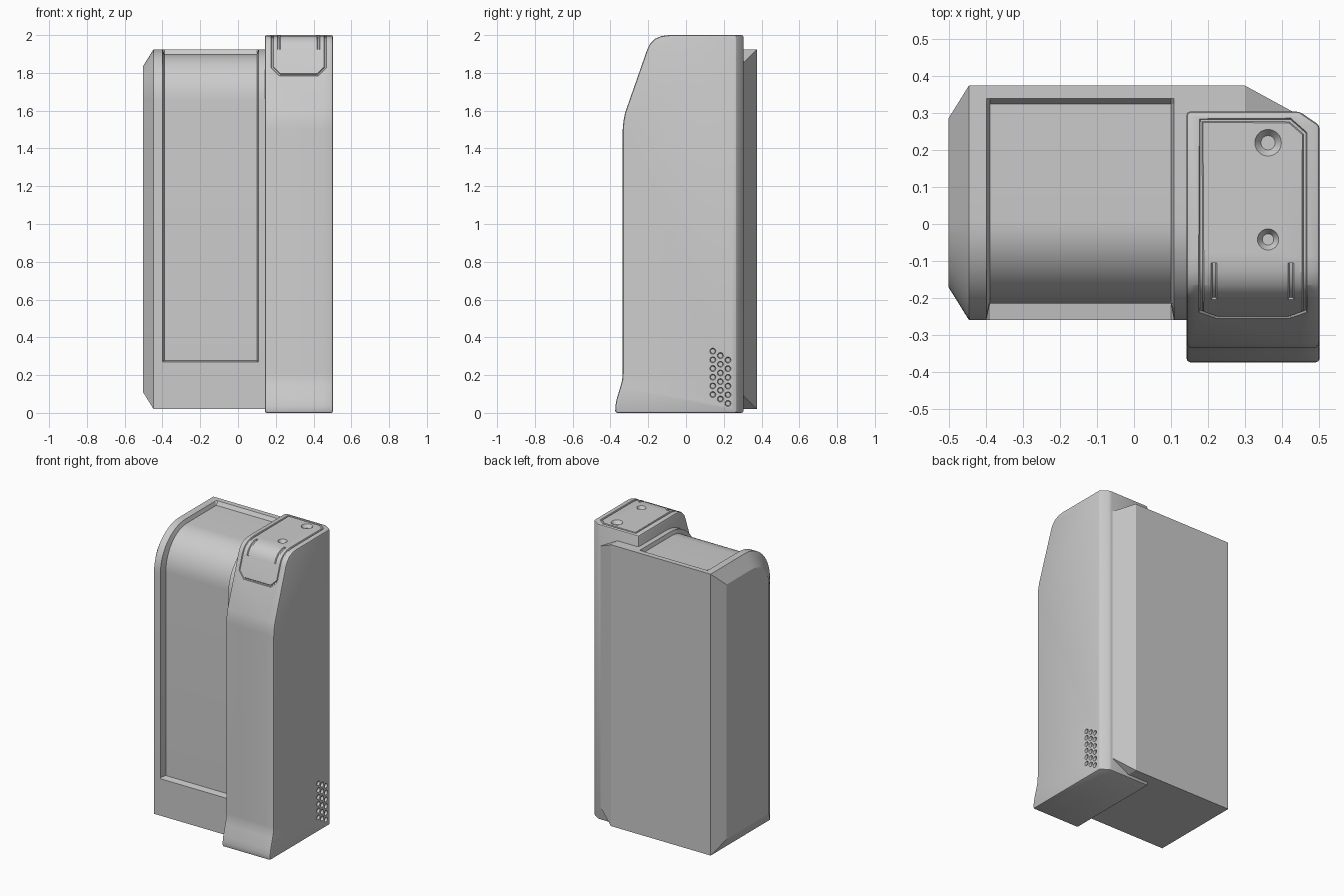
import bpy, bmesh, math
from mathutils import Matrix, Vector

if "Cube" in bpy.data.objects:
    bpy.data.objects.remove(bpy.data.objects["Cube"])


def add_object(name, bm):
    bmesh.ops.recalc_face_normals(bm, faces=bm.faces)
    mesh = bpy.data.meshes.new(name)
    bm.to_mesh(mesh)
    bm.free()
    obj = bpy.data.objects.new(name, mesh)
    bpy.context.collection.objects.link(obj)
    return obj


def activate(obj):
    bpy.ops.object.select_all(action='DESELECT')
    obj.select_set(True)
    bpy.context.view_layer.objects.active = obj


def loft(name, sections):
    """Skin a list of (x, [(y, z), ...]) sections and cap both ends."""
    bm = bmesh.new()
    rings = [[bm.verts.new((x, y, z)) for y, z in prof] for x, prof in sections]
    for a, b in zip(rings, rings[1:]):
        for i in range(len(a)):
            j = (i + 1) % len(a)
            bm.faces.new((a[i], a[j], b[j], b[i]))
    bm.faces.new(rings[0])
    bm.faces.new(rings[-1])
    return add_object(name, bm)


# Main body: side profile with rounded front top, optional inset or sunken panel
def body_profile(inset=0.0, sunk=False):
    front, back = -0.26 + inset, 0.375 - inset
    low, high = 0.02 + inset, 1.925 - inset
    face = front + (0.045 if sunk else 0)
    roof = high - (0.025 if sunk else 0)
    cy, cz = 0.01, 1.655
    pts = [(front, low), (front, 0.27), (face, 0.277)]
    for i in range(13):
        a = math.pi / 2 * i / 12
        pts.append((cy - (cy - face) * math.cos(a), cz + (roof - cz) * math.sin(a)))
    edge = min(0.34, back - 0.02)
    return pts + [(edge - 0.015, roof), (edge, high), (back, high), (back, low)]


full, sunk, end = body_profile(), body_profile(sunk=True), body_profile(0.09)
body = loft("main_body", [(-0.503, end), (-0.447, full), (-0.40, full), (-0.39, sunk),
                          (0.10, sunk), (0.108, full), (0.30, full), (0.465, end)])

# Side column: flared foot, sloped front, chamfered back right corner
slope = [(-0.322, 1.59), (-0.205, 1.925)]
brow = [(-0.205, 1.925), (-0.19, 1.955), (-0.165, 1.98), (-0.13, 1.995), (-0.09, 2.0)]
column_profile = [(-0.375, 0.0), (-0.374, 0.035), (-0.368, 0.07), (-0.347, 0.14),
                  (-0.338, 0.175), (-0.335, 0.21), (-0.335, 1.50), (-0.331, 1.545),
                  slope[0]] + brow + [(0.305, 2.0), (0.305, 0.0)]
narrow = [(min(y, 0.267), z) for y, z in column_profile]
column = loft("side_column", [(0.142, column_profile), (0.447, column_profile), (0.503, narrow)])
activate(column)
bev = column.modifiers.new("soft_edges", 'BEVEL')
bev.width, bev.segments = 0.011, 2
bev.limit_method, bev.angle_limit = 'ANGLE', math.radians(32)
bev.use_clamp_overlap = False
bpy.ops.object.modifier_apply(modifier=bev.name)


def slope_y(z):
    (y0, z0), (y1, z1) = slope
    return y0 + (y1 - y0) * (z - z0) / (z1 - z0)


def cut_tube(bm, path, radius, cyclic):
    """Add a thin tube along a path to the cutter mesh."""
    cu = bpy.data.curves.new("groove_path", 'CURVE')
    cu.dimensions = '3D'
    cu.bevel_depth, cu.bevel_resolution, cu.use_fill_caps = radius, 1, True
    sp = cu.splines.new('POLY')
    sp.points.add(len(path) - 1)
    for p, co in zip(sp.points, path):
        p.co = (*co, 1)
    sp.use_cyclic_u = cyclic
    tmp = bpy.data.objects.new("groove_path", cu)
    bpy.context.collection.objects.link(tmp)
    bpy.context.view_layer.update()
    mesh = bpy.data.meshes.new_from_object(
        tmp.evaluated_get(bpy.context.evaluated_depsgraph_get()))
    bm.from_mesh(mesh)
    bpy.data.objects.remove(tmp)
    bpy.data.meshes.remove(mesh)


cut = bmesh.new()

# Groove outlining the cap that folds over the column top
x0, x1, c = 0.182, 0.462, 0.04
down = [(y, z) for y, z in reversed(brow)] + [(slope_y(1.83), 1.83)]
path = [(x0, 0.28, 2.0), (x1 - c, 0.28, 2.0), (x1, 0.245, 2.0)]
path += [(x1, y, z) for y, z in down]
path += [(x1 - c, slope_y(1.79), 1.79), (x0 + c, slope_y(1.79), 1.79)]
path += [(x0, y, z) for y, z in reversed(down)]
cut_tube(cut, path, 0.007, True)

# Two short slots on the brow
for x in (0.217, 0.425):
    cut_tube(cut, [(x, -0.105, 1.998)] + [(x, y, z) for y, z in reversed(brow[:4])], 0.008, False)

# Two round sockets on top
for y, r in ((0.22, 0.035), (-0.042, 0.028)):
    bmesh.ops.create_cone(cut, cap_ends=True, segments=32, radius1=r * 0.55, radius2=r * 1.2,
                          depth=0.03, matrix=Matrix.Translation((0.363, y, 1.993)))

# Staggered vent holes low on the right side
turn = Matrix.Rotation(math.pi / 2, 4, 'Y')
for col in range(3):
    for row in range(6):
        pos = Vector((0.503, 0.142 + 0.04 * col, 0.097 - 0.0235 * col + 0.046 * row))
        bmesh.ops.create_cone(cut, cap_ends=True, segments=16, radius1=0.012, radius2=0.02,
                              depth=0.03, matrix=Matrix.Translation(pos) @ turn)

bmesh.ops.remove_doubles(cut, verts=cut.verts, dist=0.0001)
cutter = add_object("column_cutter", cut)
cutter.hide_render = True
activate(column)
boo = column.modifiers.new("details", 'BOOLEAN')
boo.operation, boo.solver, boo.object = 'DIFFERENCE', 'EXACT', cutter
bpy.ops.object.modifier_apply(modifier=boo.name)
bpy.data.objects.remove(cutter)

# Smooth curves, crisp edges
for obj in (body, column):
    activate(obj)
    bpy.ops.object.shade_smooth_by_angle(angle=math.radians(25))
